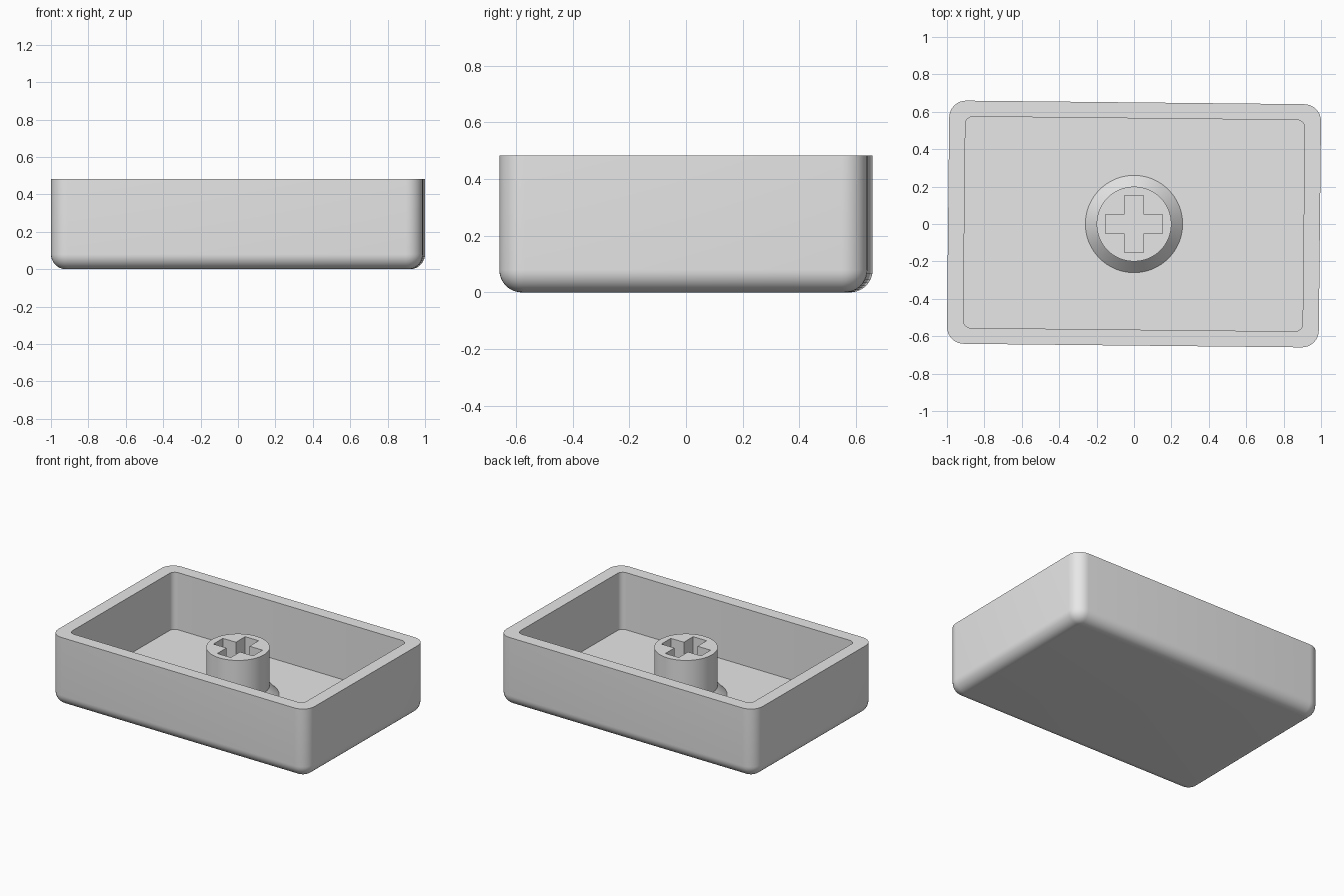
import bpy, bmesh, math

if "Cube" in bpy.data.objects:
    bpy.data.objects.remove(bpy.data.objects["Cube"])

TILT = -0.0105          # the tray is turned very slightly about z
FLOOR, RIM, STEM_TOP = 0.085, 0.483, 0.415

grey = bpy.data.materials.new("light grey plastic")
grey.diffuse_color = (0.8, 0.8, 0.8, 1)
grey.use_nodes = True
grey.node_tree.nodes["Principled BSDF"].inputs["Base Color"].default_value = grey.diffuse_color


def rounded_rect(hx, hy, r, n=8):
    """Counter-clockwise outline of a rectangle with rounded corners."""
    pts = []
    for k, (sx, sy) in enumerate([(1, 1), (-1, 1), (-1, -1), (1, -1)]):
        for i in range(n + 1):
            a = math.pi / 2 * (k + i / n)
            pts.append((sx * (hx - r) + r * math.cos(a),
                        sy * (hy - r) + r * math.sin(a)))
    return pts


def circle(r, n=96):
    return [(r * math.cos(2 * math.pi * i / n), r * math.sin(2 * math.pi * i / n))
            for i in range(n)]


def loft(name, sections):
    """Skin a list of (outline, z) sections and cap both ends."""
    bm = bmesh.new()
    loops = [[bm.verts.new((x, y, z)) for x, y in pts] for pts, z in sections]
    for a, b in zip(loops, loops[1:]):
        n = len(a)
        for i in range(n):
            j = (i + 1) % n
            bm.faces.new((a[i], a[j], b[j], b[i]))
    bm.faces.new(loops[0][::-1])
    bm.faces.new(loops[-1])
    bmesh.ops.recalc_face_normals(bm, faces=bm.faces)
    me = bpy.data.meshes.new(name)
    bm.to_mesh(me)
    bm.free()
    me.materials.append(grey)
    ob = bpy.data.objects.new(name, me)
    bpy.context.collection.objects.link(ob)
    return ob


def smooth(ob):
    bpy.ops.object.select_all(action='DESELECT')
    ob.select_set(True)
    bpy.context.view_layer.objects.active = ob
    bpy.ops.object.shade_smooth_by_angle(angle=math.radians(30))


# Tray: rounded bottom edge, straight outer wall, flat rim, inner wall, floor
HX, HY, CORNER, FILLET = 0.994, 0.65, 0.09, 0.08
sections = []
for i in range(11):
    a = math.pi / 2 * i / 10
    inset = FILLET * (1 - math.sin(a))
    sections.append((rounded_rect(HX - inset, HY - inset, CORNER - inset),
                     FILLET * (1 - math.cos(a))))
inner = rounded_rect(0.907, 0.565, 0.04)
sections += [(rounded_rect(HX, HY, CORNER), RIM), (inner, RIM), (inner, FLOOR)]
tray = loft("tray", sections)
tray.rotation_euler.z = TILT
smooth(tray)

# Stem: cylinder with a flared foot
stem = loft("stem", [(circle(0.26), FLOOR - 0.015), (circle(0.26), FLOOR),
                     (circle(0.2), FLOOR + 0.065), (circle(0.2), STEM_TOP)])

# Cross-shaped socket cut down through the stem
L, W = 0.153, 0.052
quarter = [(L, -W), (L, W), (W, W)]
cross = []
for k in range(4):
    c, s = [(1, 0), (0, 1), (-1, 0), (0, -1)][k]
    cross += [(x * c - y * s, x * s + y * c) for x, y in quarter]
cutter = loft("socket_cutter", [(cross, 0.03), (cross, STEM_TOP + 0.1)])
cutter.hide_render = True
cut = stem.modifiers.new("socket", 'BOOLEAN')
cut.operation = 'DIFFERENCE'
cut.solver = 'EXACT'
cut.object = cutter
bpy.context.view_layer.objects.active = stem
bpy.ops.object.modifier_apply(modifier=cut.name)
bpy.data.objects.remove(cutter)
smooth(stem)
